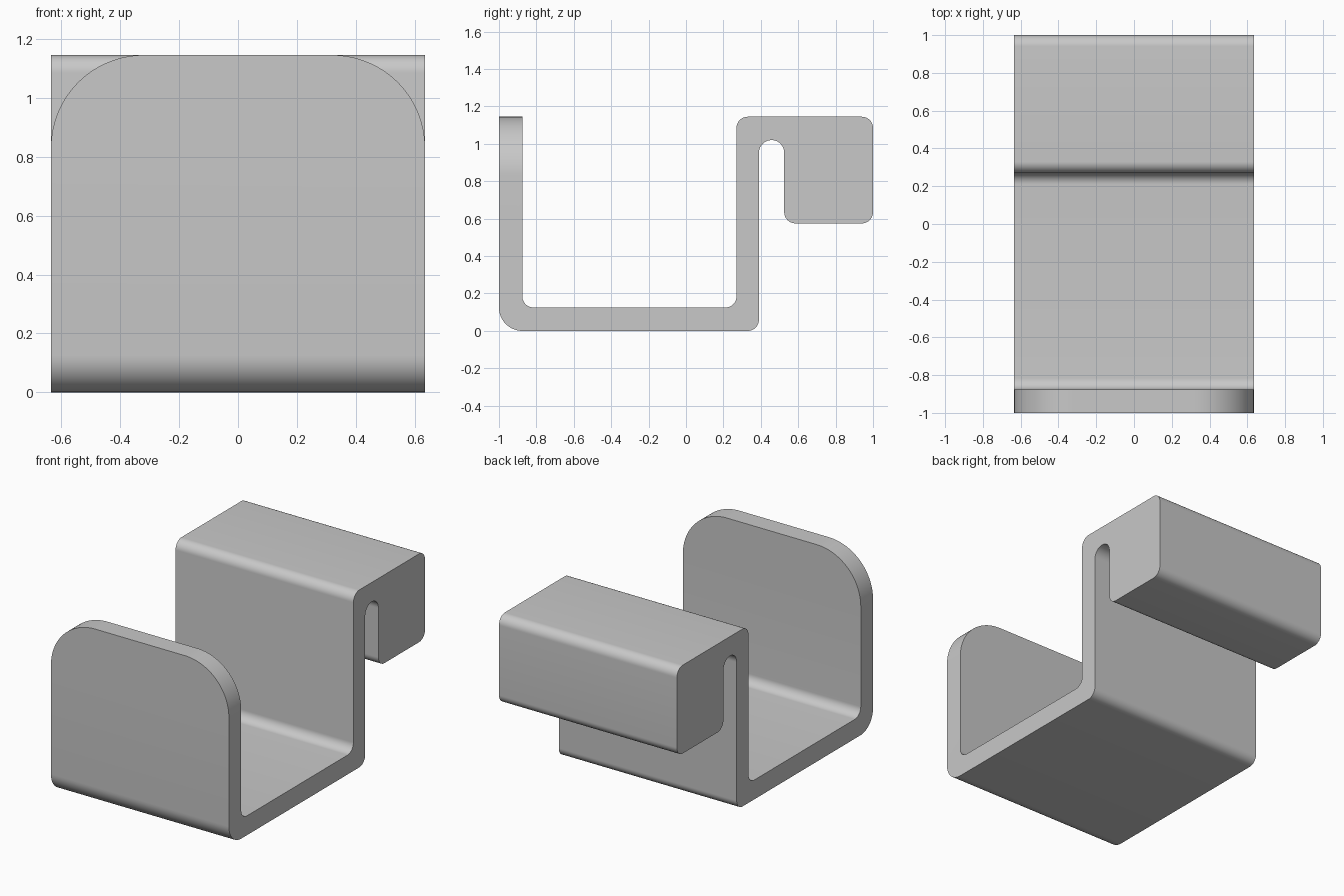
import bpy, bmesh
from math import sin, cos, pi
from mathutils import Vector

cube = bpy.data.objects.get("Cube")
if cube:
    bpy.data.objects.remove(cube, do_unlink=True)

HALF_W, TOP, WALL = 0.635, 1.145, 0.125
ROUND = 0.06          # small corner fillet
SLOT = 0.0675         # slot half width
EAR = 0.315           # radius of the front plate's upper corners

grey = bpy.data.materials.new("grey_plastic")
grey.use_nodes = True
colour = (0.58, 0.58, 0.58, 1)
grey.diffuse_color = colour
grey.node_tree.nodes["Principled BSDF"].inputs["Base Color"].default_value = colour


def fillet(corners, steps=12):
    """Round each right-angled (a, b, radius) corner of an outline."""
    out = []
    for i, (a, b, r) in enumerate(corners):
        p = Vector((a, b))
        if r == 0:
            out.append(p)
            continue
        u = (Vector(corners[i - 1][:2]) - p).normalized()
        v = (Vector(corners[(i + 1) % len(corners)][:2]) - p).normalized()
        centre = p + (u + v) * r
        for k in range(steps + 1):
            t = k / steps * pi / 2
            out.append(centre - v * r * cos(t) - u * r * sin(t))
    return out


def prism(name, points, offset):
    """Extrude a closed outline of 3D points into a solid."""
    bm = bmesh.new()
    face = bm.faces.new([bm.verts.new(p) for p in points])
    ext = bmesh.ops.extrude_face_region(bm, geom=[face])
    verts = [g for g in ext["geom"] if isinstance(g, bmesh.types.BMVert)]
    bmesh.ops.translate(bm, verts=verts, vec=offset)
    bmesh.ops.recalc_face_normals(bm, faces=bm.faces)
    mesh = bpy.data.meshes.new(name)
    bm.to_mesh(mesh)
    bm.free()
    obj = bpy.data.objects.new(name, mesh)
    bpy.context.collection.objects.link(obj)
    mesh.materials.append(grey)
    return obj


# Side outline: tray, rear wall, slot and hooked block
outline = fillet([
    (-1, 0, WALL), (0.39, 0, ROUND),
    (0.39, 1.02, SLOT), (0.39 + 2 * SLOT, 1.02, SLOT - 0.0001),
    (0.39 + 2 * SLOT, 0.575, ROUND), (1, 0.575, ROUND),
    (1, TOP, ROUND), (0.27, TOP, ROUND),
    (0.27, WALL, ROUND), (WALL - 1, WALL, ROUND),
    (WALL - 1, TOP, 0), (-1, TOP, 0),
])
bracket = prism("hook_bracket", [(-HALF_W, y, z) for y, z in outline],
                (2 * HALF_W, 0, 0))

# Round the upper corners of the front plate
bpy.context.view_layer.objects.active = bracket
bracket.select_set(True)
for side in (-1, 1):
    arc = [(HALF_W - EAR + EAR * cos(t), TOP - EAR + EAR * sin(t))
           for t in (k / 32 * pi / 2 for k in range(33))]
    m = 0.1
    pts = arc + [(HALF_W - EAR, TOP + m), (HALF_W + m, TOP + m),
                 (HALF_W + m, TOP - EAR)]
    cutter = prism("corner_cutter", [(side * x, -1.1, z) for x, z in pts],
                   (0, 0.4, 0))
    cutter.hide_render = True
    cut = bracket.modifiers.new("corner", "BOOLEAN")
    cut.operation, cut.solver, cut.object = "DIFFERENCE", "EXACT", cutter
    bpy.ops.object.modifier_apply(modifier=cut.name)
    bpy.data.objects.remove(cutter, do_unlink=True)

bpy.ops.object.shade_smooth_by_angle(angle=pi / 6)
